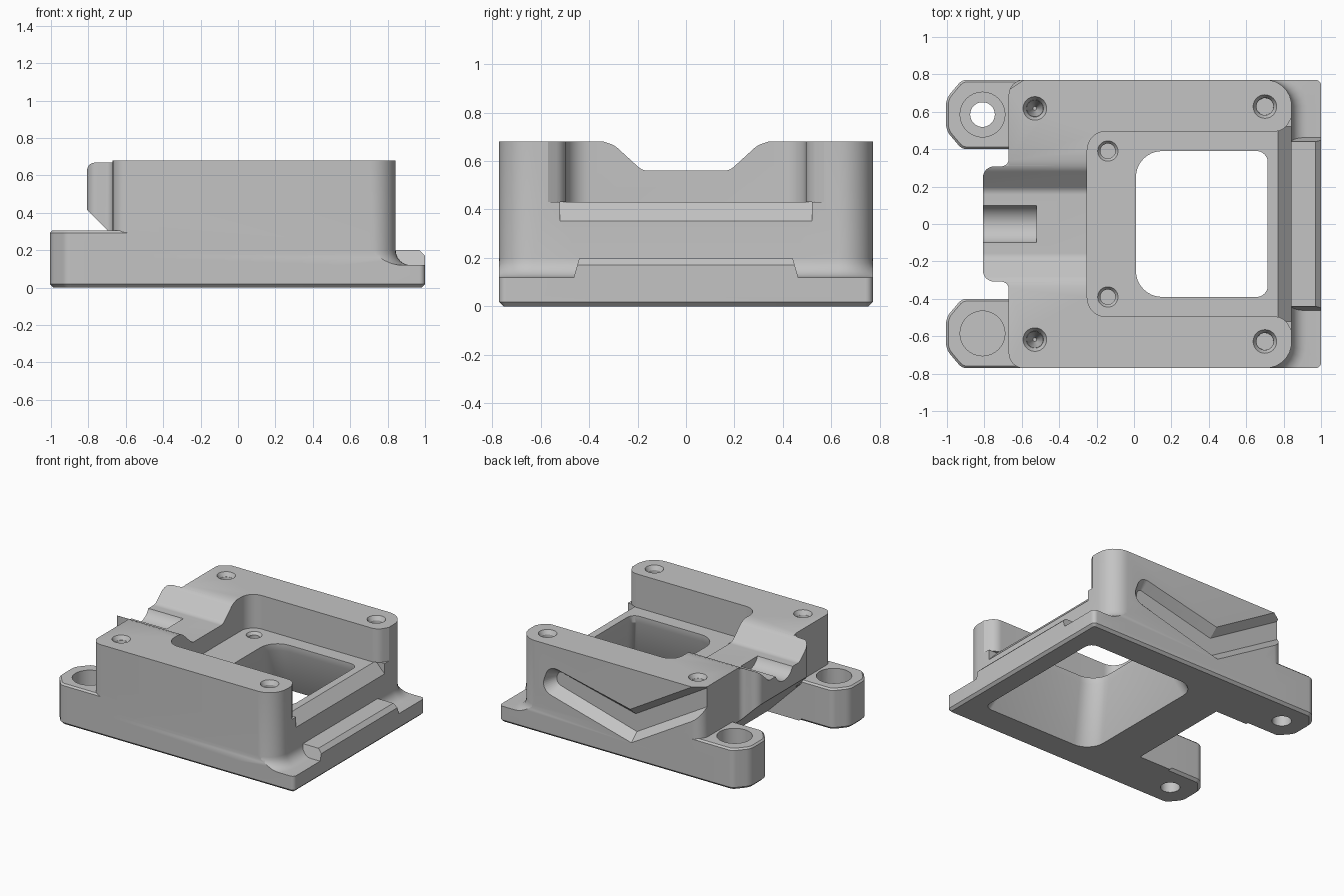
import bpy, bmesh, math
from mathutils import Vector

old = bpy.data.objects.get("Cube")
if old:
    bpy.data.objects.remove(old, do_unlink=True)

grey = bpy.data.materials.new("plain grey")
grey.use_nodes = True
GREY = (0.55, 0.55, 0.55, 1)
grey.diffuse_color = GREY
grey.node_tree.nodes["Principled BSDF"].inputs["Base Color"].default_value = GREY

SIDE = 0.771   # half depth of the housing
FACE = 0.843   # end face of the main block


def rounded(points, steps=8):
    """Outline from (u, v[, radius]) corners, each rounded by its radius."""
    out = []
    for i, p in enumerate(points):
        c = Vector(p[:2])
        r = p[2] if len(p) > 2 else 0
        if not r:
            out.append(c)
            continue
        a = (Vector(points[i - 1][:2]) - c).normalized()
        b = (Vector(points[(i + 1) % len(points)][:2]) - c).normalized()
        half = a.angle(b) / 2
        t = r / math.tan(half)
        centre = c + (a + b).normalized() * r / math.sin(half)
        s, e = c + a * t - centre, c + b * t - centre
        turn = math.atan2(s.x * e.y - s.y * e.x, s.dot(e))
        for k in range(steps + 1):
            w = turn * k / steps
            out.append(centre + Vector((s.x * math.cos(w) - s.y * math.sin(w),
                                        s.x * math.sin(w) + s.y * math.cos(w))))
    return out


def mirrored(points):
    """Corners on the -v side followed by their mirror images."""
    return points + [(p[0], -p[1], *p[2:]) for p in reversed(points)]


def box(x0, x1, y, left=0, right=0):
    return rounded(mirrored([(x0, -y, left), (x1, -y, right)]))


def circle(x, y, r, n=32):
    return [Vector((x + r * math.cos(k * math.tau / n), y + r * math.sin(k * math.tau / n)))
            for k in range(n)]


def loft(name, lower, upper, a, b, axis="z", chamfer=0, top_chamfer=0):
    """Solid between two outlines placed at a and b along an axis."""
    place = {"x": lambda p, d: (d, p.x, p.y),
             "y": lambda p, d: (p.x, d, p.y),
             "z": lambda p, d: (p.x, p.y, d)}[axis]
    bm = bmesh.new()
    low = [bm.verts.new(place(p, a)) for p in lower]
    top = [bm.verts.new(place(p, b)) for p in upper]
    caps = [(bm.faces.new(low), chamfer), (bm.faces.new(top), top_chamfer)]
    n = len(low)
    for i in range(n):
        j = (i + 1) % n
        bm.faces.new((low[i], low[j], top[j], top[i]))
    bmesh.ops.recalc_face_normals(bm, faces=bm.faces)
    rims = [(list(face.edges), size) for face, size in caps if size]
    for edges, size in rims:
        bmesh.ops.bevel(bm, geom=edges, offset=size, segments=1, affect="EDGES")
    mesh = bpy.data.meshes.new(name)
    bm.to_mesh(mesh)
    bm.free()
    obj = bpy.data.objects.new(name, mesh)
    bpy.context.collection.objects.link(obj)
    mesh.materials.append(grey)
    return obj


def prism(name, outline, a, b, axis="z", **rims):
    return loft(name, outline, outline, a, b, axis, **rims)


def combine(target, tool, operation):
    mod = target.modifiers.new(tool.name, "BOOLEAN")
    mod.operation, mod.object, mod.solver = operation, tool, "EXACT"
    bpy.context.view_layer.objects.active = target
    bpy.ops.object.modifier_apply(modifier=mod.name)
    bpy.data.objects.remove(tool, do_unlink=True)


def add(tool):
    combine(housing, tool, "UNION")


def cut(tool):
    combine(housing, tool, "DIFFERENCE")


# Main block with a hollow fillet spreading around its foot
housing = prism("housing", box(-0.67, FACE, SIDE, 0.08, 0.14), 0.05, 0.68)
R, STEPS = 0.08, 6
rings = []
for k in range(STEPS + 1):
    w = k / STEPS * math.pi / 2
    d = R * (1 - math.sin(w))
    rings.append((0.2 - R * math.cos(w), box(-0.5, FACE + d, SIDE + d, 0, 0.14 + d)))
rings = [(0.2 - R, rings[0][1])] + rings[1:]
for (z0, lower), (z1, upper) in zip(rings, rings[1:]):
    add(loft("foot_fillet", lower, upper, z0, z1))
for s in (-1, 1):
    y0, y1 = sorted((s * SIDE, s * 1.1))
    cut(prism("side_trim", [Vector(p) for p in ((-1, y0), (1.2, y0), (1.2, y1), (-1, y1))], 0, 0.4))

# Base plate
add(prism("base", box(-0.67, 1, SIDE, 0.03, 0.03), 0, 0.12, chamfer=0.018))

# Mounting ears with bowed ends
for s in (-1, 1):
    ear = [(-0.5, 0.4), (-0.92, 0.4, 0.06), (-1.005, 0.5, 0.1), (-1.005, 0.67, 0.1),
           (-0.92, SIDE, 0.06), (-0.5, SIDE)]
    add(prism("ear", rounded([(p[0], s * p[1], *p[2:]) for p in ear]), 0, 0.305,
              chamfer=0.018, top_chamfer=0.012))

# Nose with sloping underside between the ears
add(prism("nose", rounded(mirrored([(-0.808, -0.308, 0.06), (-0.67, -0.308, 0.04),
                                    (-0.67, -0.38), (-0.5, -0.38)])), 0.1, 0.67))
cut(prism("undercut", rounded([(-1.1, -0.1), (-0.29, -0.1), (-0.81, 0.42), (-1.1, 0.42)]),
          -0.4, 0.4, "y"))

# Raised rib on the ledge, outer edge eased
add(prism("ledge_rib", rounded([(-0.48, 0.06), (0.48, 0.06), (0.44, 0.2), (-0.44, 0.2)]), 0.8, 1, "x"))
cut(prism("rib_edge", rounded([(0.97, 0.201), (1.001, 0.17), (1.001, 0.201)]), -0.5, 0.5, "y"))

# Open tray in the top with flared mouth and chamfered lip
cut(prism("tray", rounded(mirrored([(-0.25, -0.495, 0.1), (0.8, -0.495, 0.08), (0.86, -0.6),
                                    (1.1, -0.6)])), 0.43, 0.9))
cut(prism("lip", rounded([(0.77, 0.431), (0.85, 0.345), (0.85, 0.431)]), -0.52, 0.52, "y"))

# Window flaring out towards the underside
window = box(0.01, 0.715, 0.39, 0.14, 0.06)
cut(prism("window", window, 0.3, 0.6))
cut(loft("flare", box(-0.08, 0.85, 0.56, 0.14, 0.06), window, -0.001, 0.38))

# Trapezoid channel over the nose and round groove in it
cut(prism("channel", rounded([(-0.18, 0.56, 0.06), (0.18, 0.56, 0.06), (0.295, 0.665, 0.09),
                              (0.37, 0.69), (0.37, 0.9), (-0.37, 0.9), (-0.37, 0.69),
                              (-0.295, 0.665, 0.09)]), -1.2, -0.2, "x"))
cut(prism("groove", circle(0, 0.6, 0.107), -0.9, -0.52, "x"))

# Bent pocket with sloping walls on the back side
pocket_floor = rounded([(0.59, 0.38, 0.05), (-0.09, 0.19), (-0.72, 0.56), (-0.72, 0.7),
                        (-0.08, 0.32), (0.55, 0.47, 0.03)])
pocket_rim = rounded([(0.66, 0.33, 0.08), (-0.09, 0.13), (-0.72, 0.5), (-0.72, 0.76),
                      (-0.08, 0.38), (0.59, 0.53, 0.08)])
cut(loft("side_pocket", pocket_floor, pocket_rim, 0.705, SIDE + 0.002, "y"))

# Ear holes with counterbores, screw holes and tray holes
for s in (-1, 1):
    cut(prism("ear_hole", circle(-0.81, s * 0.585, 0.066), -0.1, 0.5))
    cut(prism("ear_bore", circle(-0.81, s * 0.585, 0.12), 0.15, 0.5))
    for x, y, tip in ((-0.53, 0.618, 0.01), (0.7, 0.628, 0.045)):
        cut(loft("screw_rim", circle(x, s * y, 0.046), circle(x, s * y, 0.066), 0.65, 0.685))
        cut(loft("screw_hole", circle(x, s * y, tip), circle(x, s * y, 0.046), 0.45, 0.66))
    cut(loft("tray_rim", circle(-0.14, s * 0.39, 0.04), circle(-0.14, s * 0.39, 0.058), 0.41, 0.435))
    cut(prism("tray_hole", circle(-0.14, s * 0.39, 0.04), 0.3, 0.42))

# Smooth the rounded surfaces, keep the machined edges sharp
bpy.ops.object.select_all(action="DESELECT")
housing.select_set(True)
bpy.context.view_layer.objects.active = housing
bpy.ops.object.shade_smooth_by_angle(angle=math.radians(28))
